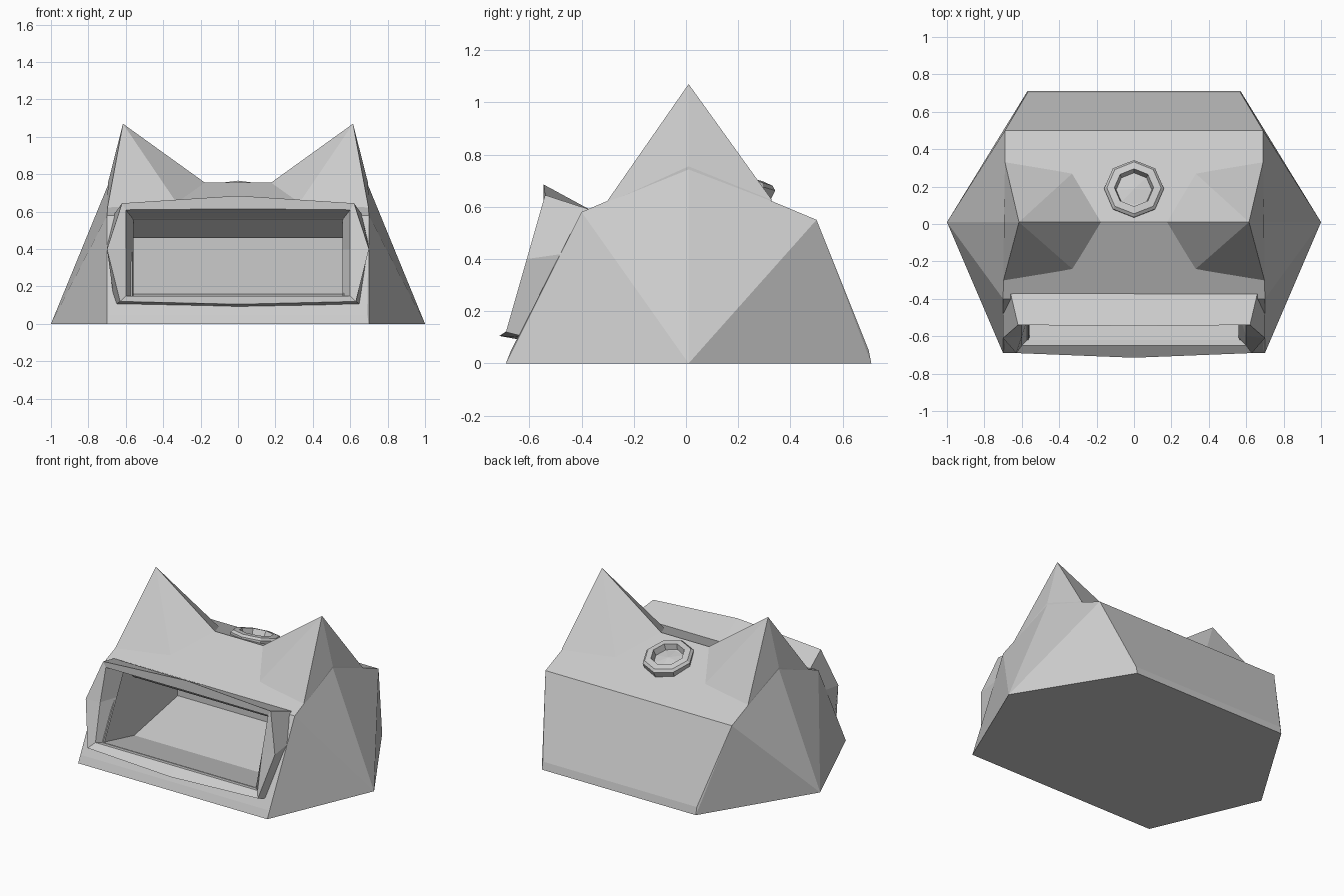
import bpy, bmesh
from math import cos, sin, pi, radians
from mathutils import Vector

if "Cube" in bpy.data.objects:
    bpy.data.objects.remove(bpy.data.objects["Cube"])


def make(name, verts, faces=None):
    """Mesh from faces, or the convex hull of the points if no faces are given."""
    bm = bmesh.new()
    vs = [bm.verts.new(v) for v in verts]
    if faces:
        for f in faces:
            bm.faces.new([vs[i] for i in f])
    else:
        res = bmesh.ops.convex_hull(bm, input=vs)
        loose = [v for v in bm.verts if not v.link_faces]
        bmesh.ops.delete(bm, geom=loose, context='VERTS')
        bmesh.ops.dissolve_limit(bm, angle_limit=radians(1), verts=bm.verts, edges=bm.edges)
    bmesh.ops.recalc_face_normals(bm, faces=bm.faces)
    me = bpy.data.meshes.new(name)
    bm.to_mesh(me)
    bm.free()
    ob = bpy.data.objects.new(name, me)
    bpy.context.collection.objects.link(ob)
    return ob


def both(points):
    return [(s * x, y, z) for x, y, z in points for s in (1, -1)]


def rings(loops, closed=False):
    """Faces that join equal-length loops one after another."""
    n, m = len(loops[0]), len(loops)
    verts = [p for l in loops for p in l]
    faces = []
    for a in range(m if closed else m - 1):
        b = (a + 1) % m
        for i in range(n):
            j = (i + 1) % n
            faces.append((a * n + i, a * n + j, b * n + j, b * n + i))
    return verts, faces


# Faceted body with a short skirt at the base
body = make("body", both([
    (1.0, .01, 0), (.70, -.69, 0), (.57, .71, 0),
    (.98, .01, .05), (.69, -.67, .05), (.57, .70, .05),
    (.70, -.40, .58), (.69, .50, .55), (.69, .01, .755)]))

# Deep cavity cut through the front
profile = [(-.75, .18), (-.29, .07), (.17, .16), (.17, .46), (-.29, .46), (-.60, .72)]
n = len(profile)
v, f = rings([[(x, y, z) for y, z in profile] for x in (-.565, .565)])
cutter = make("cavity_cutter", v, f + [tuple(range(n)), tuple(range(n, 2 * n))])
cutter.hide_render = True
mod = body.modifiers.new("cavity", 'BOOLEAN')
mod.operation = 'DIFFERENCE'
mod.solver = 'EXACT'
mod.object = cutter
bpy.context.view_layer.objects.active = body
bpy.ops.object.modifier_apply(modifier=mod.name)
bpy.data.objects.remove(cutter)

# Pointed ears on the ridge
for side, s in (("right", 1), ("left", -1)):
    make(side + "_ear", [(s * x, y, z) for x, y, z in [
        (.615, .01, 1.07), (.17, .01, .75), (.33, -.24, .65), (.70, -.31, .61),
        (.695, .01, .755), (.69, .33, .625), (.33, .27, .645)]])


# Projecting window frame
def loop(half):
    """Top centre to bottom centre, then mirrored back up."""
    return half + [(-x, y, z) for x, y, z in half[-2:0:-1]]


v, f = rings([
    loop([(0, -.37, .59), (.66, -.37, .59), (.70, -.47, .42), (.66, -.61, .10), (0, -.63, .09)]),
    loop([(0, -.545, .685), (.62, -.54, .645), (.70, -.61, .40), (.63, -.69, .12), (0, -.715, .105)]),
    loop([(0, -.545, .615), (.60, -.54, .61), (.60, -.60, .40), (.60, -.65, .15), (0, -.65, .15)]),
    loop([(0, -.40, .56), (.56, -.40, .56), (.56, -.48, .40), (.56, -.61, .145), (0, -.61, .145)]),
], closed=True)
make("window_frame", v, f)

# Eight-sided vent ring on the rear roof slope
vent = [(.15, -.03), (.16, .03), (.145, .045), (.105, .05), (.095, .01)]
v, f = rings([[(r * cos(i * pi / 4), r * sin(i * pi / 4), h) for i in range(8)] for r, h in vent])
v.append((0, 0, .025))
f += [(32 + i, 32 + (i + 1) % 8, 40) for i in range(8)]
ring = make("roof_vent", v, f)
ring.location = (0, .18, .68)
ring.rotation_euler = (radians(-17), 0, 0)
